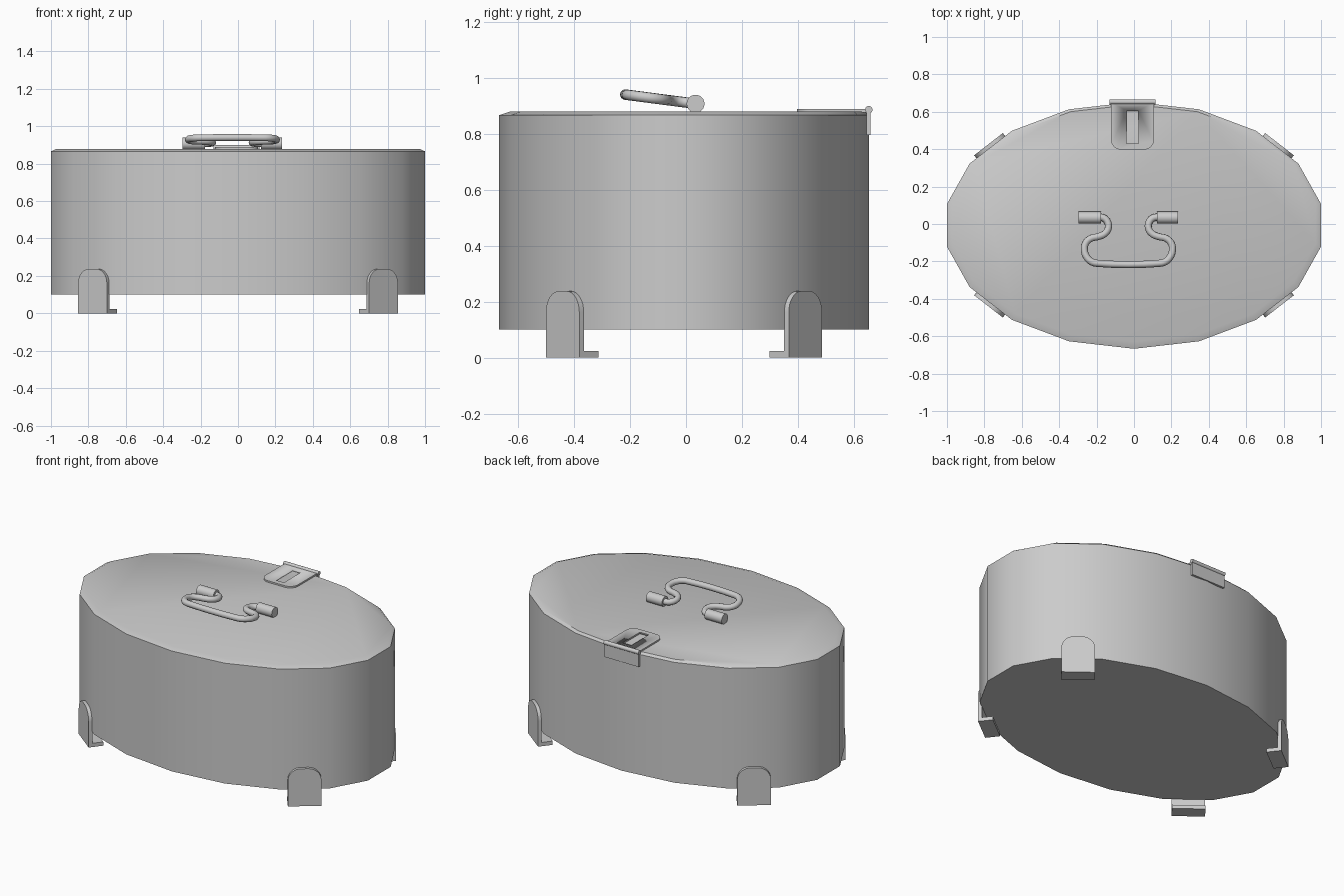
import bpy, math
from mathutils import Vector, Matrix

cube = bpy.data.objects.get("Cube")
if cube:
    bpy.data.objects.remove(cube)

grey = bpy.data.materials.new("light_grey_metal")
grey.use_nodes = True
colour = (0.6, 0.6, 0.6, 1)
grey.diffuse_color = colour
grey.node_tree.nodes["Principled BSDF"].inputs["Base Color"].default_value = colour

RX, RY, CY, SIDES = 1.015, 0.66, -0.007, 18


def finish(ob, angle=40):
    ob.data.materials.clear()
    ob.data.materials.append(grey)
    bpy.ops.object.select_all(action="DESELECT")
    ob.select_set(True)
    bpy.context.view_layer.objects.active = ob
    bpy.ops.object.shade_smooth_by_angle(angle=math.radians(angle))
    return ob


def mesh_object(name, verts, faces, matrix=None):
    me = bpy.data.meshes.new(name)
    me.from_pydata(verts, [], faces)
    if matrix:
        me.transform(matrix)
    ob = bpy.data.objects.new(name, me)
    bpy.context.collection.objects.link(ob)
    return finish(ob)


def loft(name, rings):
    """Closed solid through rings of equal length, listed bottom to top."""
    n = len(rings[0])
    faces = [tuple(reversed(range(n)))]
    for k in range(len(rings) - 1):
        for i in range(n):
            j = (i + 1) % n
            faces.append((k * n + i, k * n + j, (k + 1) * n + j, (k + 1) * n + i))
    faces.append(tuple(range((len(rings) - 1) * n, len(rings) * n)))
    return mesh_object(name, [v for r in rings for v in r], faces)


def prism(name, outline, depth, matrix):
    """Extrude an anticlockwise xy outline along z, then place it."""
    ob = loft(name, [[(x, y, z) for x, y in outline] for z in (0, depth)])
    ob.data.transform(matrix)
    return ob


def box(name, lo, hi, matrix=Matrix()):
    outline = [(lo[0], lo[1]), (hi[0], lo[1]), (hi[0], hi[1]), (lo[0], hi[1])]
    return prism(name, outline, hi[2] - lo[2], matrix @ Matrix.Translation((0, 0, lo[2])))


def rounded_tab(half, height, radius, steps=8):
    """Tab with a square base and rounded upper corners."""
    pts = [(-half, 0), (half, 0)]
    for cx, start in ((half - radius, 0), (radius - half, 90)):
        for i in range(steps + 1):
            a = math.radians(start + 90 * i / steps)
            pts.append((cx + radius * math.cos(a), height - radius + radius * math.sin(a)))
    return pts


def rod(name, x0, x1, y, z, radius):
    bpy.ops.mesh.primitive_cylinder_add(
        vertices=24, radius=radius, depth=x1 - x0,
        location=((x0 + x1) / 2, y, z), rotation=(0, math.pi / 2, 0))
    bpy.context.object.name = name
    return finish(bpy.context.object)


# Oval box with a narrow chamfer round the lid
def oval(rx, ry, cy, z):
    angles = [math.radians(10 + 360 * i / SIDES) for i in range(SIDES)]
    return [(rx * math.cos(a), cy + ry * math.sin(a), z) for a in angles]


loft("oval_body", [oval(RX, RY, CY, 0.1), oval(RX, RY, CY, 0.866),
                   oval(RX - 0.028, RY - 0.026, CY + 0.012, 0.879)])

# Four bracket feet, each flat against a facet
for sx, side in ((1, "left"), (-1, "right")):
    for sy, end in ((-1, "front"), (1, "back")):
        a, b = (Vector((RX * math.cos(math.radians(t)), RY * math.sin(math.radians(t)), 0))
                for t in (30, 50))
        mid = (a + b) / 2
        edge = b - a
        normal = Vector((edge.y * sx, -edge.x * sy, 0)).normalized()
        up = Vector((0, 0, 1))
        across = up.cross(normal)
        place = Matrix((across, up, normal)).transposed().to_4x4()
        place.translation = (mid.x * sx, mid.y * sy + CY, 0)
        prism(f"{end}_{side}_leg", rounded_tab(0.097, 0.238, 0.075), 0.022,
              place @ Matrix.Translation((0, 0, -0.002)))
        box(f"{end}_{side}_foot", (-0.097, 0, -0.068), (0.097, 0.024, 0.0), place)

# Hinge: slotted top leaf, pin and hanging back leaf
HX = -0.008
flip = Matrix.Translation((HX, 0.652, 0.889)) @ Matrix.Rotation(math.pi, 4, "X")
leaf = prism("hinge_top_leaf", rounded_tab(0.115, 0.255, 0.055), 0.014, flip)
slot = box("hinge_slot_cutter", (HX - 0.031, 0.43, 0.8), (HX + 0.031, 0.605, 0.95))
slot.hide_render = True
slot.hide_set(True)
cut = leaf.modifiers.new("slot", "BOOLEAN")
cut.operation, cut.object, cut.solver = "DIFFERENCE", slot, "EXACT"
rod("hinge_pin", HX - 0.123, HX + 0.123, 0.653, 0.886, 0.013)
box("hinge_back_leaf", (HX - 0.12, 0.645, 0.795), (HX + 0.12, 0.659, 0.886))

# Handle pivots
PY, PZ, HC = 0.034, 0.907, -0.03
rod("right_handle_pivot", -0.297, -0.176, PY, PZ, 0.032)
rod("left_handle_pivot", 0.123, 0.236, PY, PZ, 0.032)

# Bent wire handle, mirrored about its middle and tilted up to the front
half = [(.17, .036), (.134, .033), (.111, .01), (.108, -.024), (.128, -.053),
        (.16, -.067), (.203, -.078), (.23, -.105), (.235, -.142), (.224, -.175),
        (.195, -.203), (.155, -.211)]
path = [(-x, y) for x, y in half] + [(x, y) for x, y in reversed(half)]
curve = bpy.data.curves.new("wire_handle", "CURVE")
curve.dimensions = "3D"
curve.bevel_depth, curve.bevel_resolution = 0.019, 3
curve.resolution_u, curve.use_fill_caps = 4, True
spline = curve.splines.new("BEZIER")
spline.bezier_points.add(len(path) - 1)
for p, (x, y) in zip(spline.bezier_points, path):
    p.co = (HC + x, y, PZ - 0.13 * (y - PY))
    p.handle_left_type = p.handle_right_type = "AUTO"
wire = bpy.data.objects.new("wire_handle", curve)
bpy.context.collection.objects.link(wire)
bpy.ops.object.select_all(action="DESELECT")
wire.select_set(True)
bpy.context.view_layer.objects.active = wire
bpy.ops.object.convert(target="MESH")
finish(bpy.context.object, 50)
